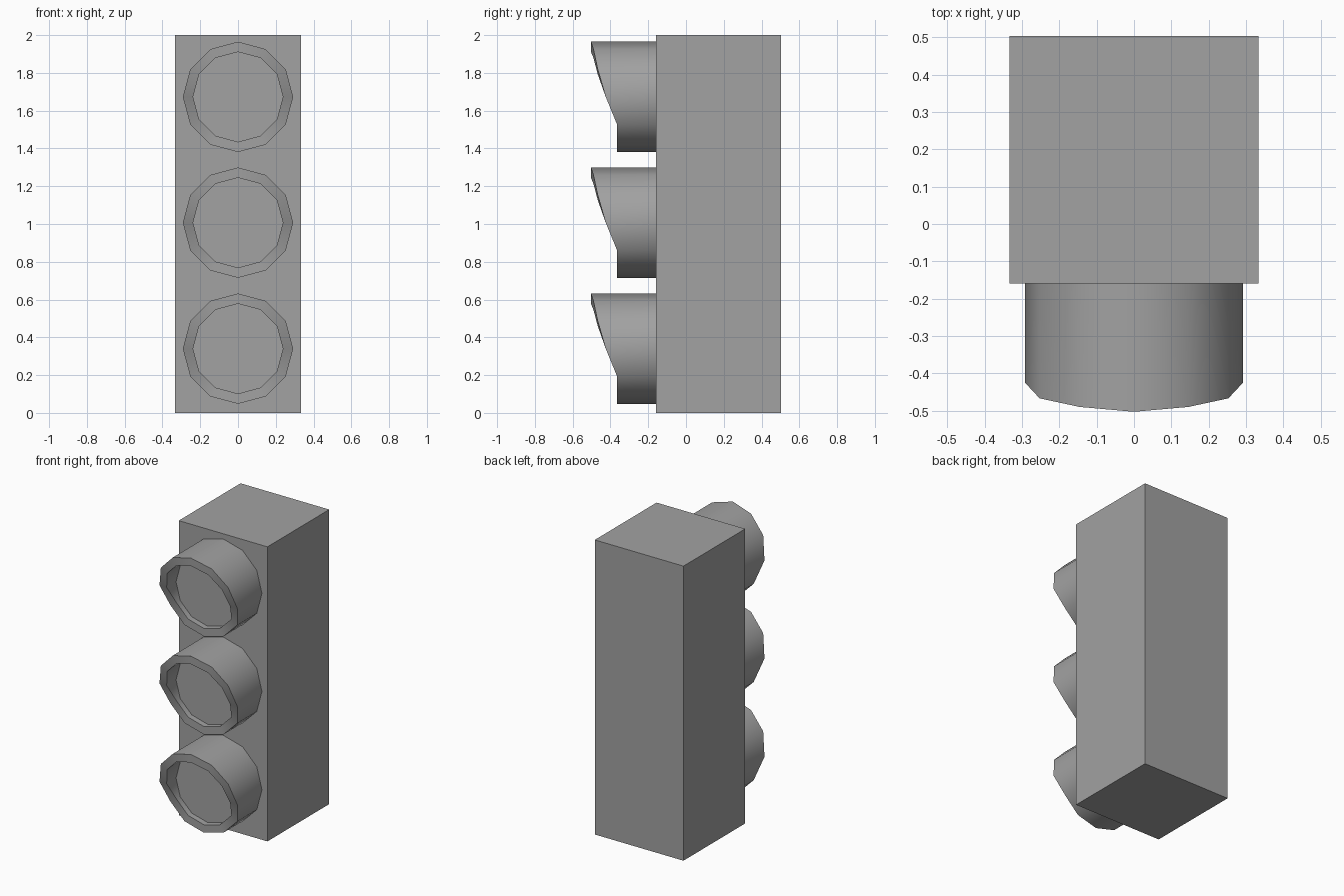
import bpy, bmesh, math

cube = bpy.data.objects.get("Cube")
if cube:
    bpy.data.objects.remove(cube, do_unlink=True)

grey = bpy.data.materials.new("mid grey")
grey.use_nodes = True
grey.diffuse_color = (0.36, 0.36, 0.36, 1)
grey.node_tree.nodes["Principled BSDF"].inputs["Base Color"].default_value = grey.diffuse_color

FACE_Y, BACK_Y, HALF = -0.16, 0.503, 0.333
SIDES, OUTER, INNER, LENS_Y = 12, 0.292, 0.238, -0.325
# Front edge of the hood for each corner, from the top round to the bottom
HOOD_Y = [-0.503, -0.49, -0.467, -0.425, -0.365, -0.365, -0.365]


def add_object(name, bm):
    bmesh.ops.recalc_face_normals(bm, faces=bm.faces)
    mesh = bpy.data.meshes.new(name)
    bm.to_mesh(mesh)
    bm.free()
    mesh.materials.append(grey)
    obj = bpy.data.objects.new(name, mesh)
    bpy.context.collection.objects.link(obj)
    return obj


def hooded_lamp(name, z):
    bm = bmesh.new()

    def ring(radius, depth):
        verts = []
        for i in range(SIDES):
            a = math.tau * i / SIDES
            y = depth(min(i, SIDES - i))
            verts.append(bm.verts.new((radius * math.sin(a), y, z + radius * math.cos(a))))
        return verts

    # Outer wall, slanted rim, inner wall and lens
    rings = [ring(OUTER, lambda i: FACE_Y),
             ring(OUTER, lambda i: HOOD_Y[i]),
             ring(INNER, lambda i: HOOD_Y[i]),
             ring(INNER, lambda i: LENS_Y)]
    for a, b in zip(rings, rings[1:]):
        for i in range(SIDES):
            j = (i + 1) % SIDES
            bm.faces.new((a[i], a[j], b[j], b[i]))
    bm.faces.new(rings[-1])
    bm.faces.new(rings[0])
    obj = add_object(name, bm)
    bpy.ops.object.select_all(action='DESELECT')
    obj.select_set(True)
    bpy.context.view_layer.objects.active = obj
    bpy.ops.object.shade_smooth_by_angle(angle=math.radians(35))


# Signal housing
bm = bmesh.new()
bmesh.ops.create_cube(bm, size=1)
for v in bm.verts:
    v.co.x *= 2 * HALF
    v.co.y = BACK_Y if v.co.y > 0 else FACE_Y
    v.co.z = 2 if v.co.z > 0 else 0
add_object("housing", bm)

# Three lamps stacked on the front
for name, z in (("bottom_lamp", 0.34), ("middle_lamp", 1.007), ("top_lamp", 1.673)):
    hooded_lamp(name, z)
